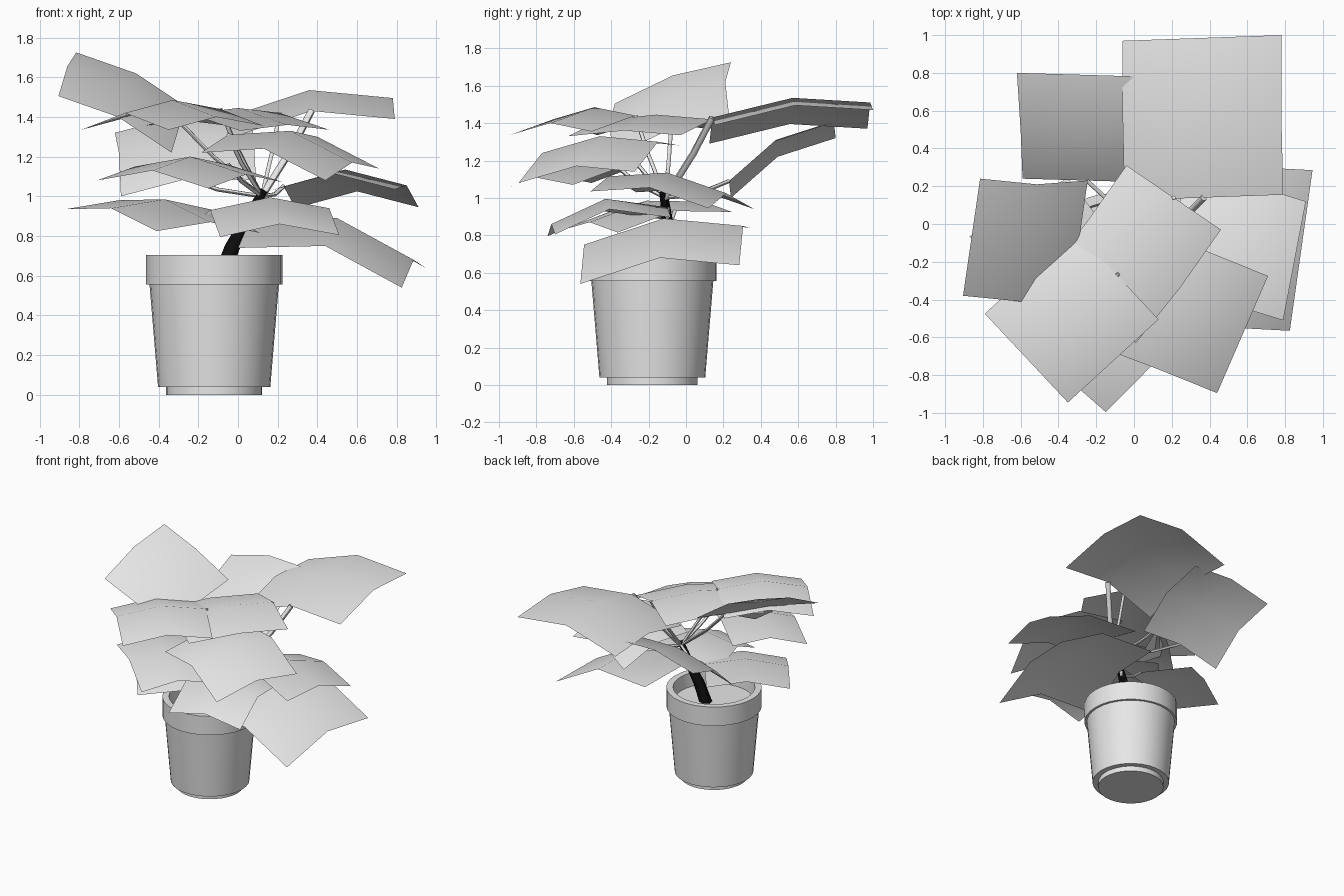
import bpy, bmesh, math
from mathutils import Vector

cube = bpy.data.objects.get("Cube")
if cube:
    bpy.data.objects.remove(cube, do_unlink=True)


def material(name, color):
    mat = bpy.data.materials.new(name)
    mat.use_nodes = True
    mat.diffuse_color = color
    mat.node_tree.nodes["Principled BSDF"].inputs["Base Color"].default_value = color
    return mat


pale_grey = material("pale grey", (0.8, 0.8, 0.8, 1))
black = material("black", (0.004, 0.004, 0.004, 1))


def finish(name, bm, mat, angle):
    mesh = bpy.data.meshes.new(name)
    bm.to_mesh(mesh)
    bm.free()
    mesh.materials.append(mat)
    obj = bpy.data.objects.new(name, mesh)
    bpy.context.collection.objects.link(obj)
    bpy.ops.object.select_all(action="DESELECT")
    obj.select_set(True)
    bpy.context.view_layer.objects.active = obj
    bpy.ops.object.shade_smooth_by_angle(angle=math.radians(angle))
    return obj


def lathe(name, profile, center, sides=32):
    """Spin a radius/height profile around a vertical axis."""
    bm = bmesh.new()
    verts = [bm.verts.new((r, 0, z)) for r, z in profile]
    edges = [bm.edges.new(pair) for pair in zip(verts, verts[1:])]
    bmesh.ops.spin(bm, geom=verts + edges, cent=(0, 0, 0), axis=(0, 0, 1),
                   angle=math.tau, steps=sides)
    bmesh.ops.remove_doubles(bm, verts=bm.verts, dist=0.0005)
    bmesh.ops.recalc_face_normals(bm, faces=bm.faces)
    obj = finish(name, bm, pale_grey, 30)
    obj.location = center


def tube(name, points, radii, mat, sides=6):
    """Sweep a polygon ring through the points."""
    points = [Vector(p) for p in points]
    bm = bmesh.new()
    rings = []
    for i, p in enumerate(points):
        along = points[min(i + 1, len(points) - 1)] - points[max(i - 1, 0)]
        turn = along.to_track_quat("Z", "Y")
        rings.append([bm.verts.new(p + turn @ Vector((
            radii[i] * math.cos(math.tau * k / sides),
            radii[i] * math.sin(math.tau * k / sides), 0))) for k in range(sides)])
    for low, high in zip(rings, rings[1:]):
        for k in range(sides):
            n = (k + 1) % sides
            bm.faces.new((low[k], low[n], high[n], high[k]))
    bm.faces.new(rings[0][::-1])
    bm.faces.new(rings[-1])
    finish(name, bm, mat, 60)


def leaf(name, midrib, side, droop):
    """Folded leaf blade: a midrib with both margins hanging lower."""
    bm = bmesh.new()
    side, down = Vector(side), Vector((0, 0, -droop))
    rows = []
    for p in midrib:
        p = Vector(p)
        rows.append([bm.verts.new(v) for v in (p - side + down, p, p + side + down)])
    for a, b in zip(rows, rows[1:]):
        for k in range(2):
            bm.faces.new((a[k], a[k + 1], b[k + 1], b[k]))
    bmesh.ops.recalc_face_normals(bm, faces=bm.faces)
    if sum(f.normal.z for f in bm.faces) < 0:
        bmesh.ops.reverse_faces(bm, faces=bm.faces)
    finish(name, bm, pale_grey, 80)


# Pot with foot, tapered body, rim and soil
pot_center = (-0.12, -0.18, 0)
lathe("pot", [(0, 0), (0.242, 0), (0.242, 0.04), (0.283, 0.04), (0.326, 0.555),
              (0.343, 0.555), (0.343, 0.705), (0.295, 0.705), (0.285, 0.58)], pot_center)
lathe("soil", [(0.287, 0.6), (0, 0.6)], pot_center)

# Main stem
tube("stem", [(-0.09, -0.13, 0.58), (-0.03, -0.12, 0.74), (0.04, -0.1, 0.88), (0.13, -0.12, 1.03)],
     [0.045, 0.04, 0.03, 0.022], black)

# Leaves: name, midrib from base to tip, half-width vector, margin droop
leaves = [
    ("back_left_leaf", [(0.37, 0.14, 1.43), (0.36, 0.57, 1.535), (0.36, 0.985, 1.51)],
     (0.42, 0.015, 0.05), 0.09),
    ("back_right_leaf", [(-0.25, 0.23, 1.09), (-0.26, 0.48, 1.31), (-0.28, 0.79, 1.41)],
     (0.34, -0.01, 0.04), 0.05),
    ("upper_right_leaf", [(-0.29, -0.08, 1.37), (-0.56, -0.1, 1.55), (-0.86, -0.07, 1.655)],
     (0.045, 0.31, 0.11), 0.04),
    ("upper_front_leaf", [(-0.09, -0.27, 1.44), (-0.33, -0.49, 1.485), (-0.57, -0.71, 1.42)],
     (0.22, -0.235, 0), 0.085),
    ("upper_center_leaf", [(0.21, 0.14, 1.42), (0, -0.16, 1.445), (-0.24, -0.46, 1.415)],
     (0.25, -0.17, -0.01), 0.075),
    ("front_left_leaf", [(-0.05, -0.34, 1.31), (0.265, -0.46, 1.33), (0.575, -0.585, 1.17)],
     (0.135, 0.31, 0.03), 0.06),
    ("left_leaf", [(0.23, 0.05, 1.05), (0.54, -0.1, 1.135), (0.85, -0.195, 1.055)],
     (0.06, 0.315, -0.045), 0.065),
    ("lower_left_leaf", [(0.06, -0.08, 0.88), (0.5, -0.12, 0.89), (0.885, -0.14, 0.68)],
     (0.06, 0.425, 0.05), 0.09),
    ("lower_front_leaf", [(0.1, -0.1, 0.95), (0.16, -0.43, 0.995), (0.21, -0.72, 0.86)],
     (0.3, 0.02, 0.005), 0.06),
    ("middle_front_leaf", [(-0.05, -0.36, 1.16), (-0.24, -0.56, 1.2), (-0.43, -0.75, 1.13)],
     (0.28, -0.245, -0.02), 0.07),
    ("lower_right_leaf", [(-0.12, -0.06, 0.93), (-0.37, -0.21, 0.985), (-0.64, -0.37, 0.94)],
     (-0.23, 0.305, 0.055), 0.06),
]

# Leaf stalks leave the stem at the height that suits each leaf
for name, midrib, side, droop in leaves:
    leaf(name, midrib, side, droop)
    end = Vector(midrib[0])
    start = Vector((0.12, -0.11, 1.0)) if end.z > 1 else Vector((0.03, -0.1, 0.86))
    bend = start.lerp(end, 0.6) + Vector((0, 0, -0.02))
    r = 0.018 if name == "back_left_leaf" else 0.011
    tube(name.replace("leaf", "stalk"), [start, bend, end], [r, r, r], pale_grey)
